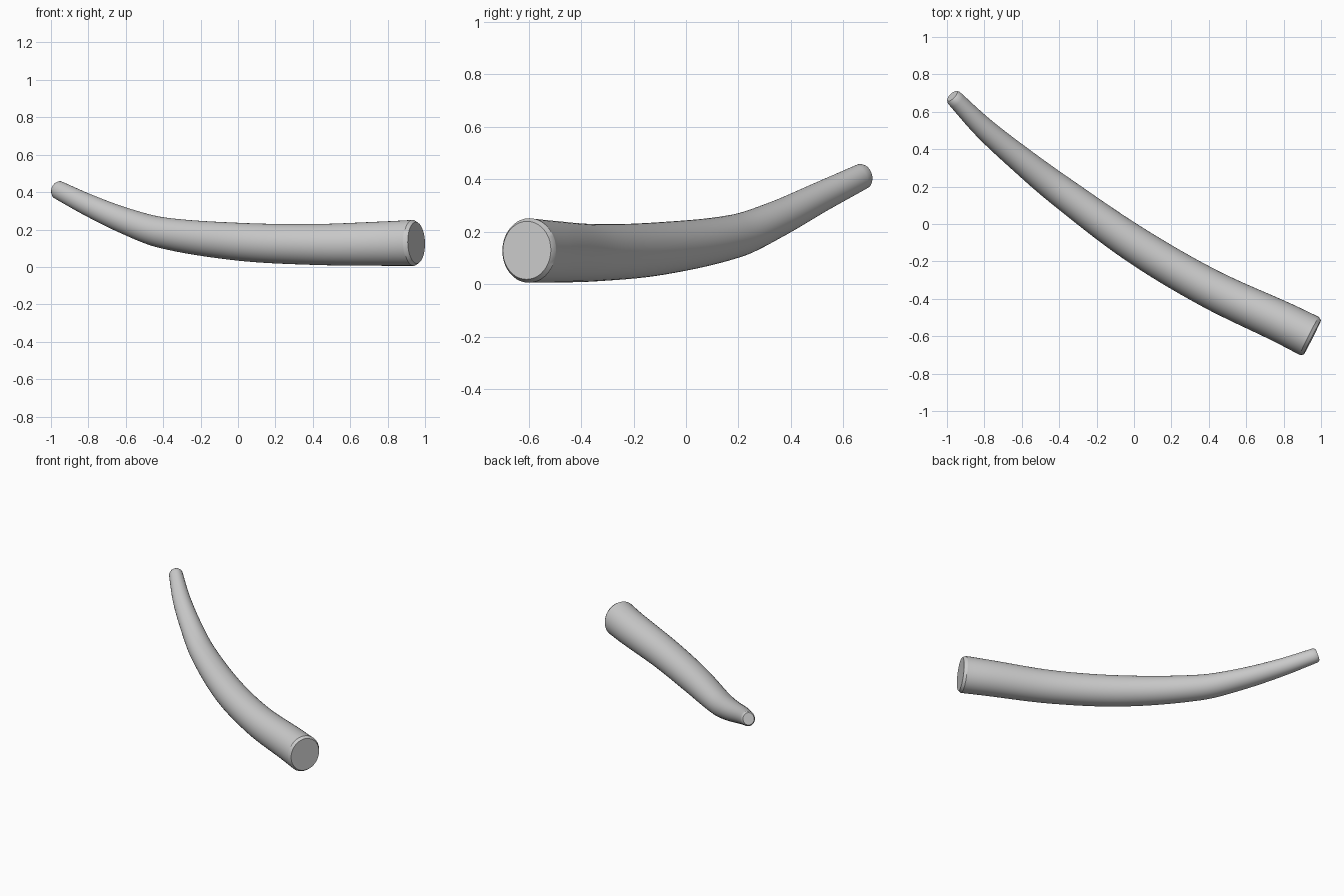
import bpy, bmesh, math
from mathutils import Vector

if "Cube" in bpy.data.objects:
    bpy.data.objects.remove(bpy.data.objects["Cube"])

# Centre line of the tusk from thick root to thin tip: x, y, z, side radius, vertical radius
path = [
    (0.95, -0.605, 0.129, 0.114, 0.123),
    (0.80, -0.530, 0.125, 0.111, 0.119),
    (0.40, -0.342, 0.120, 0.104, 0.109),
    (0.00, -0.106, 0.135, 0.098, 0.101),
    (-0.40, 0.182, 0.182, 0.083, 0.083),
    (-0.60, 0.340, 0.245, 0.071, 0.070),
    (-0.80, 0.510, 0.331, 0.058, 0.058),
    (-0.97, 0.682, 0.416, 0.044, 0.049),
]
SIDES, STEPS = 40, 8


def spline(points, steps):
    """Smooth curve through all points (Catmull-Rom, uneven spacing)."""
    pts = [Vector(p) for p in points]
    t = [0.0]
    for a, b in zip(pts, pts[1:]):
        t.append(t[-1] + (b - a).length)
    tang = []
    for i in range(len(pts)):
        a, b = max(i - 1, 0), min(i + 1, len(pts) - 1)
        tang.append((pts[b] - pts[a]) / (t[b] - t[a]))
    out = []
    for i in range(len(pts) - 1):
        h = t[i + 1] - t[i]
        for k in range(steps):
            s = k / steps
            out.append(pts[i] * (2*s**3 - 3*s**2 + 1) + tang[i] * h * (s**3 - 2*s**2 + s)
                       + pts[i + 1] * (3*s**2 - 2*s**3) + tang[i + 1] * h * (s**3 - s**2))
    return out + [pts[-1]]


samples = spline(path, STEPS)
bm = bmesh.new()


def ring(centre, direction, r_side, r_up):
    side = direction.cross(Vector((0, 0, 1))).normalized()
    up = side.cross(direction).normalized()
    return [bm.verts.new(centre + side * math.cos(a) * r_side + up * math.sin(a) * r_up)
            for a in (2 * math.pi * k / SIDES for k in range(SIDES))]


# Rings along the body, with slightly rounded rims at both ends
rings = []
last = len(samples) - 1
for i, p in enumerate(samples):
    a, b = samples[max(i - 1, 0)], samples[min(i + 1, last)]
    d = (b.xyz - a.xyz).normalized()
    if i == 0:
        rings.append(ring(p.xyz - d * 0.004, d, p[3] * 0.90, p[4] * 0.90))
        rings.append(ring(p.xyz + d * 0.015, d, p[3], p[4]))
    elif i == last:
        rings.append(ring(p.xyz - d * 0.010, d, p[3], p[4]))
        rings.append(ring(p.xyz + d * 0.003, d, p[3] * 0.82, p[4] * 0.82))
    else:
        rings.append(ring(p.xyz, d, p[3], p[4]))

for r0, r1 in zip(rings, rings[1:]):
    for k in range(SIDES):
        n = (k + 1) % SIDES
        bm.faces.new((r0[k], r0[n], r1[n], r1[k]))
# End caps
bm.faces.new(rings[0][::-1])
bm.faces.new(rings[-1])
bmesh.ops.recalc_face_normals(bm, faces=bm.faces)

mesh = bpy.data.meshes.new("tusk")
bm.to_mesh(mesh)
bm.free()
tusk = bpy.data.objects.new("tusk", mesh)
bpy.context.collection.objects.link(tusk)

bpy.context.view_layer.objects.active = tusk
tusk.select_set(True)
bpy.ops.object.shade_smooth_by_angle(angle=math.radians(35))
